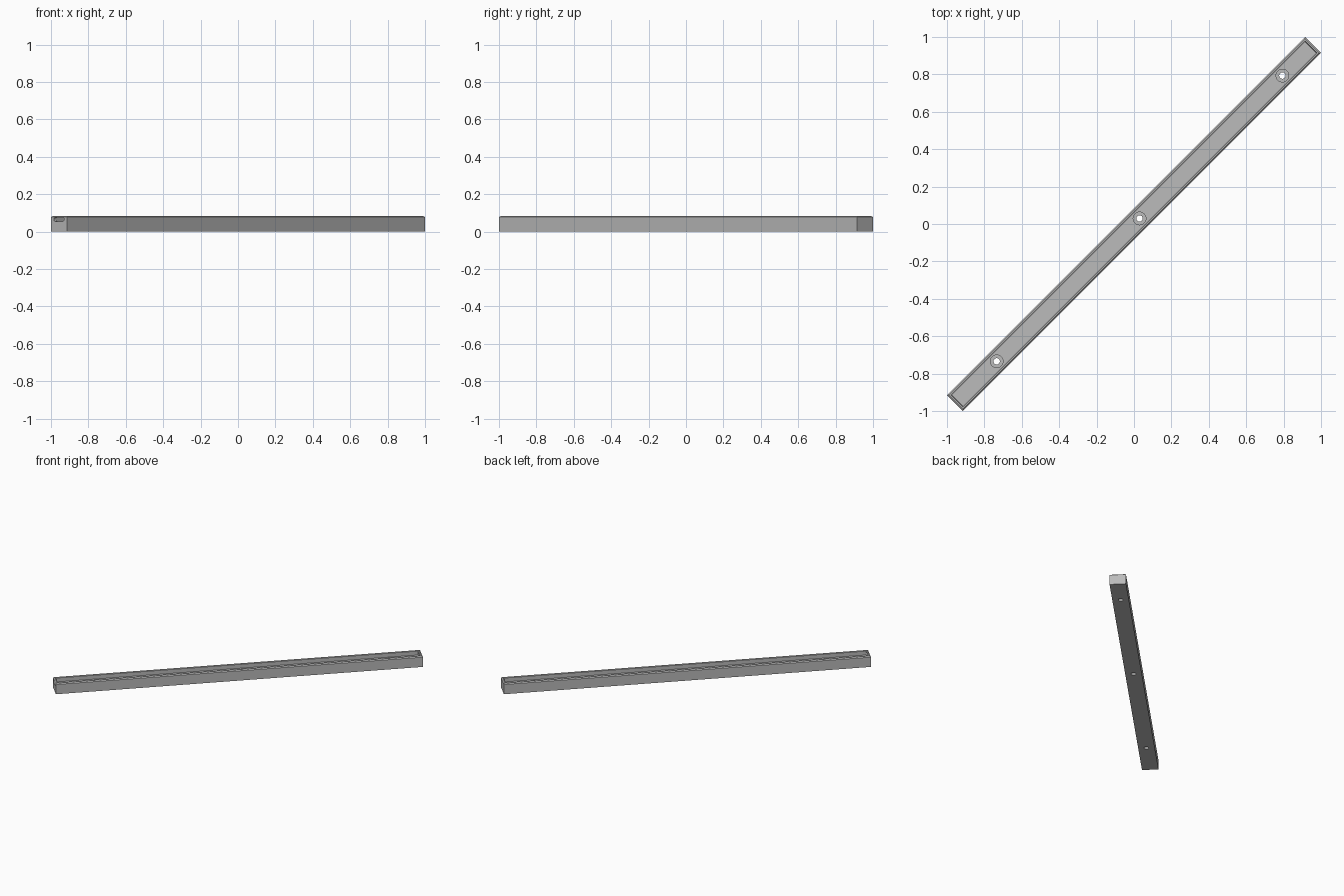
import bpy, bmesh, math
from mathutils import Matrix

cube = bpy.data.objects.get("Cube")
if cube:
    bpy.data.objects.remove(cube, do_unlink=True)

LENGTH, WIDTH, HEIGHT, FLOOR = 2.708, 0.12, 0.085, 0.05

grey = bpy.data.materials.new("satin grey")
grey.use_nodes = True
colour = (0.5, 0.5, 0.5, 1)
grey.diffuse_color = colour
grey.node_tree.nodes["Principled BSDF"].inputs["Base Color"].default_value = colour


def stack_rings(name, rings):
    """Skin a stack of closed rings and cap both ends."""
    bm = bmesh.new()
    loops = [[bm.verts.new(p) for p in ring] for ring in rings]
    for a, b in zip(loops, loops[1:]):
        n = len(a)
        for i in range(n):
            j = (i + 1) % n
            bm.faces.new((a[i], a[j], b[j], b[i]))
    bm.faces.new(loops[0][::-1])
    bm.faces.new(loops[-1])
    bmesh.ops.recalc_face_normals(bm, faces=bm.faces)
    mesh = bpy.data.meshes.new(name)
    bm.to_mesh(mesh)
    bm.free()
    mesh.materials.append(grey)
    obj = bpy.data.objects.new(name, mesh)
    bpy.context.collection.objects.link(obj)
    return obj


def rectangle(inset, z):
    x, y = LENGTH / 2 - inset, WIDTH / 2 - inset
    return [(-x, -y, z), (x, -y, z), (x, y, z), (-x, y, z)]


def circle(cx, radius, z, n=32):
    angles = [2 * math.pi * i / n for i in range(n)]
    return [(cx + radius * math.cos(a), radius * math.sin(a), z) for a in angles]


def stadium(x, half_width, radius, z, n=8):
    """Rounded slot outline in the plane of the end wall."""
    points = []
    for side in (1, -1):
        for i in range(n + 1):
            a = -math.pi / 2 + math.pi * i / n
            points.append((x, side * (half_width - radius + radius * math.cos(a)),
                           z + side * radius * math.sin(a)))
    return points


def cut(target, cutter):
    cutter.hide_render = True
    mod = target.modifiers.new("cut", 'BOOLEAN')
    mod.operation = 'DIFFERENCE'
    mod.solver = 'EXACT'
    mod.object = cutter
    bpy.ops.object.select_all(action='DESELECT')
    bpy.context.view_layer.objects.active = target
    target.select_set(True)
    bpy.ops.object.modifier_apply(modifier=mod.name)
    bpy.data.objects.remove(cutter, do_unlink=True)


# Open tray with a chamfered rim and a recessed floor
profile = [(0, 0), (0, HEIGHT - 0.007), (0.008, HEIGHT), (0.015, HEIGHT),
           (0.018, HEIGHT - 0.004), (0.018, FLOOR)]
bar = stack_rings("channel_bar", [rectangle(i, z) for i, z in profile])

# Counterbored screw holes through the floor
for k in (-1, 0, 1):
    x = 0.042 + k * 1.08
    steps = [(0.017, -0.02), (0.017, 0.032), (0.034, 0.032), (0.034, 0.07)]
    cut(bar, stack_rings("hole_cutter", [circle(x, r, z) for r, z in steps]))

# Cable slot in one end wall
end = -LENGTH / 2
cut(bar, stack_rings("slot_cutter",
                     [stadium(x, 0.039, 0.011, 0.066) for x in (end - 0.02, end + 0.04)]))

# Lay the bar along the diagonal
bar.data.transform(Matrix.Rotation(math.radians(45), 4, 'Z'))
bpy.ops.object.shade_smooth_by_angle(angle=math.radians(25))
